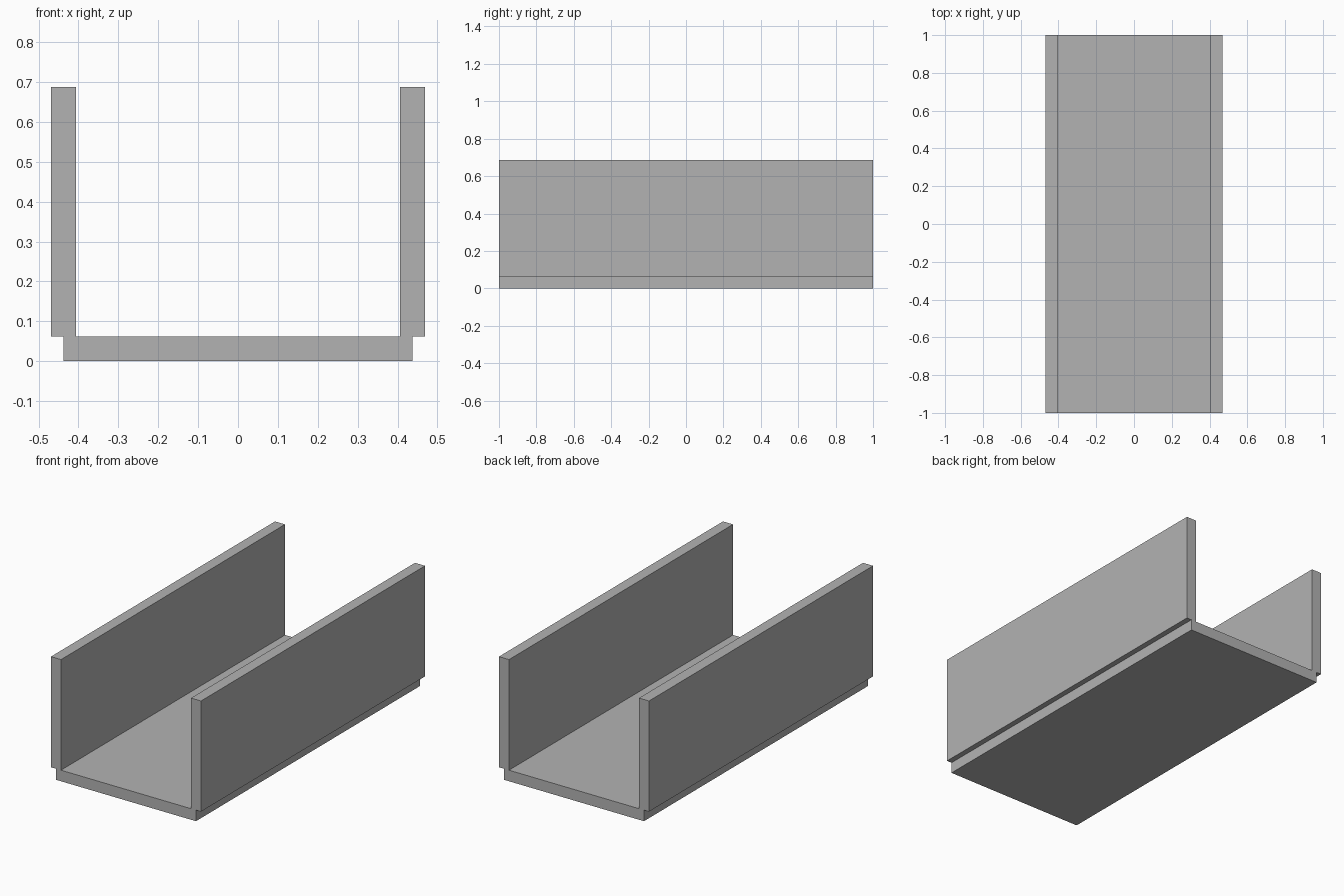
import bpy
import bmesh

if "Cube" in bpy.data.objects:
    bpy.data.objects.remove(bpy.data.objects["Cube"])

LENGTH = 2.0
BASE_HALF = 0.4375     # half width of the floor slab
WALL_IN, WALL_OUT = 0.4063, 0.4688
FLOOR_TOP, WALL_TOP = 0.0625, 0.6875

grey = bpy.data.materials.new("plain grey")
grey.diffuse_color = (0.45, 0.45, 0.45, 1.0)
grey.use_nodes = True
grey.node_tree.nodes["Principled BSDF"].inputs["Base Color"].default_value = grey.diffuse_color

# Right half of the channel section, from the underside round to the floor
half = [(BASE_HALF, 0), (BASE_HALF, FLOOR_TOP), (WALL_OUT, FLOOR_TOP),
        (WALL_OUT, WALL_TOP), (WALL_IN, WALL_TOP), (WALL_IN, FLOOR_TOP)]
section = half + [(-x, z) for x, z in reversed(half)]

# Channel: floor slab with two walls overhanging its edges
bm = bmesh.new()
face = bm.faces.new([bm.verts.new((x, -LENGTH / 2, z)) for x, z in section])
result = bmesh.ops.extrude_face_region(bm, geom=[face])
moved = [v for v in result["geom"] if isinstance(v, bmesh.types.BMVert)]
bmesh.ops.translate(bm, verts=moved, vec=(0, LENGTH, 0))
bmesh.ops.recalc_face_normals(bm, faces=bm.faces)

mesh = bpy.data.meshes.new("channel")
bm.to_mesh(mesh)
bm.free()
mesh.materials.append(grey)
bpy.context.collection.objects.link(bpy.data.objects.new("channel", mesh))
